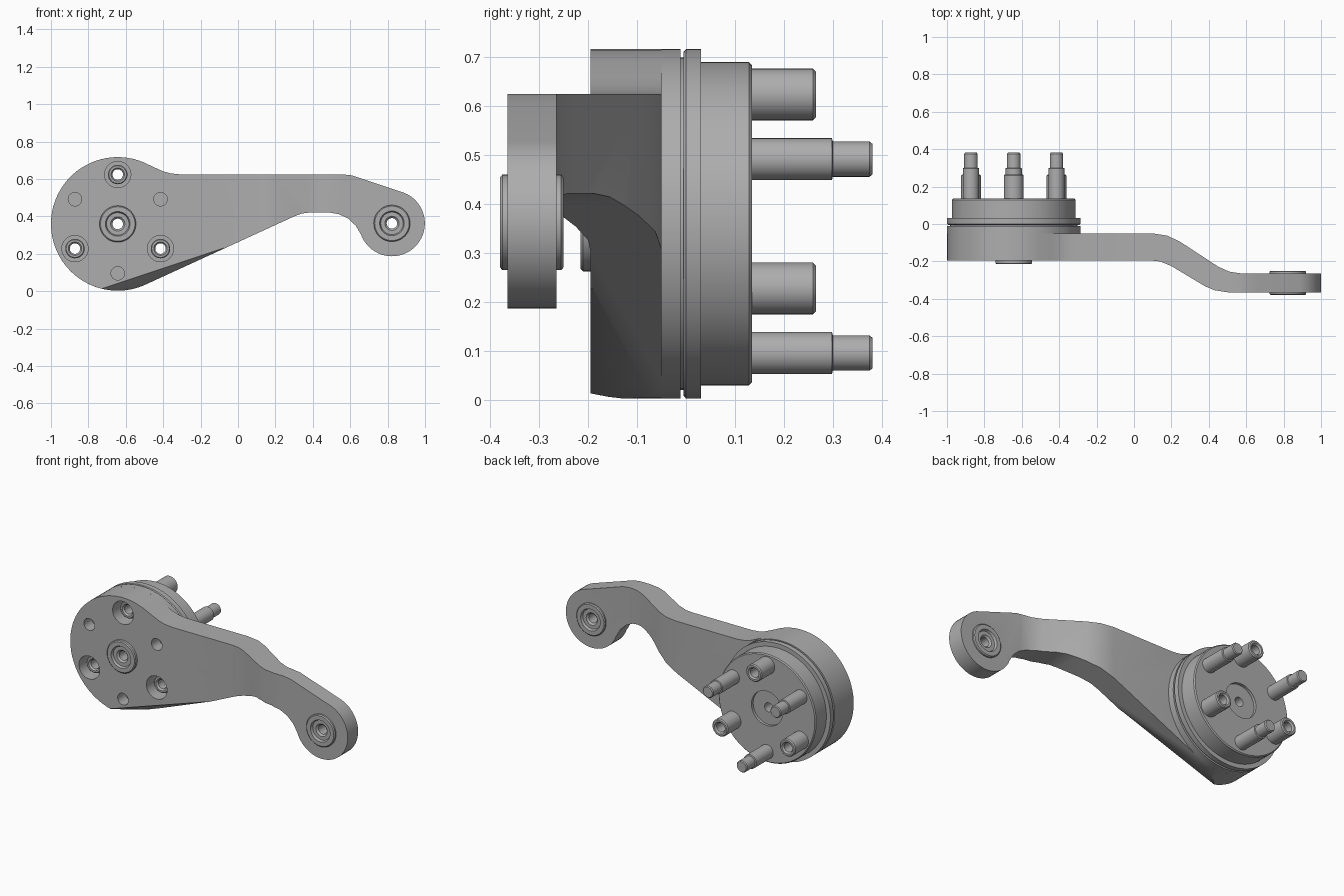
import bpy, bmesh, math
from mathutils import Vector

if "Cube" in bpy.data.objects:
    bpy.data.objects.remove(bpy.data.objects["Cube"])

steel = bpy.data.materials.new("grey_steel")
steel.use_nodes = True
GREY = (0.42, 0.42, 0.42, 1)
steel.diffuse_color = GREY
steel.node_tree.nodes["Principled BSDF"].inputs["Base Color"].default_value = GREY

HUB = (-0.643, 0.36)
EYE = (0.823, 0.363)
HUB_R, EYE_R, BORE = 0.357, 0.176, 0.028


def make_object(name, bm):
    bmesh.ops.remove_doubles(bm, verts=bm.verts, dist=1e-5)
    bmesh.ops.recalc_face_normals(bm, faces=bm.faces)
    mesh = bpy.data.meshes.new(name)
    bm.to_mesh(mesh)
    bm.free()
    mesh.materials.append(steel)
    obj = bpy.data.objects.new(name, mesh)
    bpy.context.collection.objects.link(obj)
    return obj


def lathe(name, centre, profile, segs=48):
    """Revolve (radius, y) points about a y-directed axis; hollow profiles close on themselves."""
    bm = bmesh.new()
    rings = []
    for r, y in profile:
        rings.append([bm.verts.new((centre[0] + r * math.cos(a), y, centre[1] + r * math.sin(a)))
                      for a in (2 * math.pi * i / segs for i in range(segs))])
    pairs = list(zip(rings, rings[1:]))
    if profile[0][0] > 0:
        pairs.append((rings[-1], rings[0]))
    for a, b in pairs:
        for i in range(segs):
            j = (i + 1) % segs
            bm.faces.new((a[i], a[j], b[j], b[i]))
    return make_object(name, bm)


def prism(name, near, far):
    """Solid between two matching outlines."""
    bm = bmesh.new()
    a = [bm.verts.new(p) for p in near]
    b = [bm.verts.new(p) for p in far]
    bm.faces.new(a)
    bm.faces.new(b)
    for i in range(len(a)):
        j = (i + 1) % len(a)
        bm.faces.new((a[i], a[j], b[j], b[i]))
    return make_object(name, bm)


def boolean(obj, cutter, operation="DIFFERENCE"):
    mod = obj.modifiers.new("cut", "BOOLEAN")
    mod.operation, mod.object, mod.solver = operation, cutter, "EXACT"
    bpy.context.view_layer.objects.active = obj
    bpy.ops.object.modifier_apply(modifier=mod.name)


def arc(centre, radius, start, end, steps):
    angles = [math.radians(start + (end - start) * i / steps) for i in range(steps + 1)]
    return [(centre[0] + radius * math.cos(a), centre[1] + radius * math.sin(a)) for a in angles]


def around_hub(degrees, radius=0.264):
    a = math.radians(degrees)
    return (HUB[0] + radius * math.cos(a), HUB[1] + radius * math.sin(a))


# Arm: side outline intersected with the cranked plan outline
outline = arc(HUB, HUB_R, 68, 295, 48)
outline += [(0.3, 0.4), (0.34, 0.415), (0.39, 0.422), (0.48, 0.422), (0.54, 0.412),
            (0.59, 0.388), (0.63, 0.35)]
outline += arc(EYE, EYE_R, 200, 428, 36)
outline += [(0.66, 0.602), (0.61, 0.619), (0.56, 0.625), (-0.31, 0.625), (-0.36, 0.63),
            (-0.4, 0.641), (-0.44, 0.659)]
arm = prism("arm", [(x, -0.6, z) for x, z in outline], [(x, 0.3, z) for x, z in outline])

plan = [(-1.1, -0.195), (0.09, -0.195), (0.14, -0.2), (0.2, -0.225), (0.38, -0.333),
        (0.43, -0.354), (0.5, -0.365), (1.1, -0.365), (1.1, -0.264), (0.57, -0.264),
        (0.51, -0.255), (0.45, -0.228), (0.25, -0.097), (0.18, -0.063), (0.1, -0.05), (-1.1, -0.05)]
crank = prism("crank_cutter", [(x, y, -0.2) for x, y in plan], [(x, y, 1) for x, y in plan])
boolean(arm, crank, "INTERSECT")

# Sloping cut along the lower front edge
along = Vector((0.949, 0, 0.316))
down = Vector((0.316, 0, -0.949))
start = Vector((-0.74, 0, 0.01))
section = [(-0.215, -0.01), (0.0, 0.096), (0.0, 0.3), (-0.215, 0.3)]
ends = [[start + along * t + down * d + Vector((0, y, 0)) for y, d in section] for t in (-0.3, 0.7)]
wedge = prism("wedge_cutter", *ends)
boolean(arm, wedge)

# Hub boss and rotor plates
boss = lathe("hub_boss", HUB, [(0, -0.05), (HUB_R, -0.05), (HUB_R, -0.011), (0.34, -0.011),
                               (0.34, -0.005), (0, -0.005)], 96)
rotor = lathe("rotor_plate", HUB, [
    (0, -0.005), (0.351, -0.005), (HUB_R, 0.0), (HUB_R, 0.031), (0.33, 0.031), (0.33, 0.129),
    (0.324, 0.135), (0.105, 0.135), (0.105, 0.118), (0, 0.118)], 96)

# Bores
SLEEVES = (90, 210, 330)
PINS = (30, 150, 270)
cutters = [lathe("sleeve_cutter", around_hub(d), [
    (0, -0.3), (0.07, -0.3), (0.07, -0.1), (BORE, -0.1), (BORE, 0.4), (0, 0.4)]) for d in SLEEVES]
cutters += [lathe("pin_cutter", around_hub(d), [
    (0, -0.3), (0.036, -0.3), (0.036, -0.12), (0, -0.12)]) for d in PINS]
cutters.append(lathe("hub_cutter", HUB, [
    (0, -0.4), (0.09, -0.4), (0.09, -0.12), (BORE, -0.12), (BORE, 0.4), (0, 0.4)]))
eye_cutter = lathe("eye_cutter", EYE, [(0, -0.5), (0.09, -0.5), (0.09, 0), (0, 0)])
for cutter in cutters:
    for part in (arm, boss, rotor):
        boolean(part, cutter)
boolean(arm, eye_cutter)
for helper in cutters + [eye_cutter, crank, wedge]:
    bpy.data.objects.remove(helper)


# Bushings
def bushing_face(y, s):
    """Stepped face from rim to bore; s points into the bushing."""
    return [(0.092, y), (0.066, y), (0.06, y + 0.014 * s), (0.038, y + 0.014 * s), (BORE, y + 0.024 * s)]


front = bushing_face(-0.38, 1)
back = bushing_face(-0.25, -1)
lathe("eye_bushing", EYE, [(0.0975, -0.375)] + front + back[::-1] + [(0.0975, -0.255)])
lathe("hub_bushing", HUB, [(0.0975, -0.21)] + bushing_face(-0.215, 1)
      + [(BORE, -0.12), (0.09, -0.12), (0.09, -0.195), (0.0975, -0.195)])

# Hollow sleeves with recessed heads, and stepped solid pins
for i, d in enumerate(SLEEVES):
    lathe(f"sleeve_{i + 1}", around_hub(d), [
        (0.053, 0.12), (0.053, 0.259), (0.047, 0.265), (0.036, 0.265), (BORE, 0.255), (BORE, 0.12)], 32)
    lathe(f"sleeve_head_{i + 1}", around_hub(d), [
        (0.052, -0.1), (0.052, -0.145), (0.047, -0.15), (0.036, -0.15), (BORE, -0.14), (BORE, -0.1)], 32)
for i, d in enumerate(PINS):
    lathe(f"pin_{i + 1}", around_hub(d), [
        (0, 0.12), (0.043, 0.12), (0.043, 0.298), (0.036, 0.3), (0.036, 0.375), (0.031, 0.381), (0, 0.381)], 32)

# Smooth shading with sharp edges kept
for obj in bpy.context.collection.objects:
    if obj.type == "MESH" and steel.name in obj.data.materials:
        bpy.ops.object.select_all(action="DESELECT")
        obj.select_set(True)
        bpy.context.view_layer.objects.active = obj
        bpy.ops.object.shade_smooth_by_angle(angle=math.radians(30))
